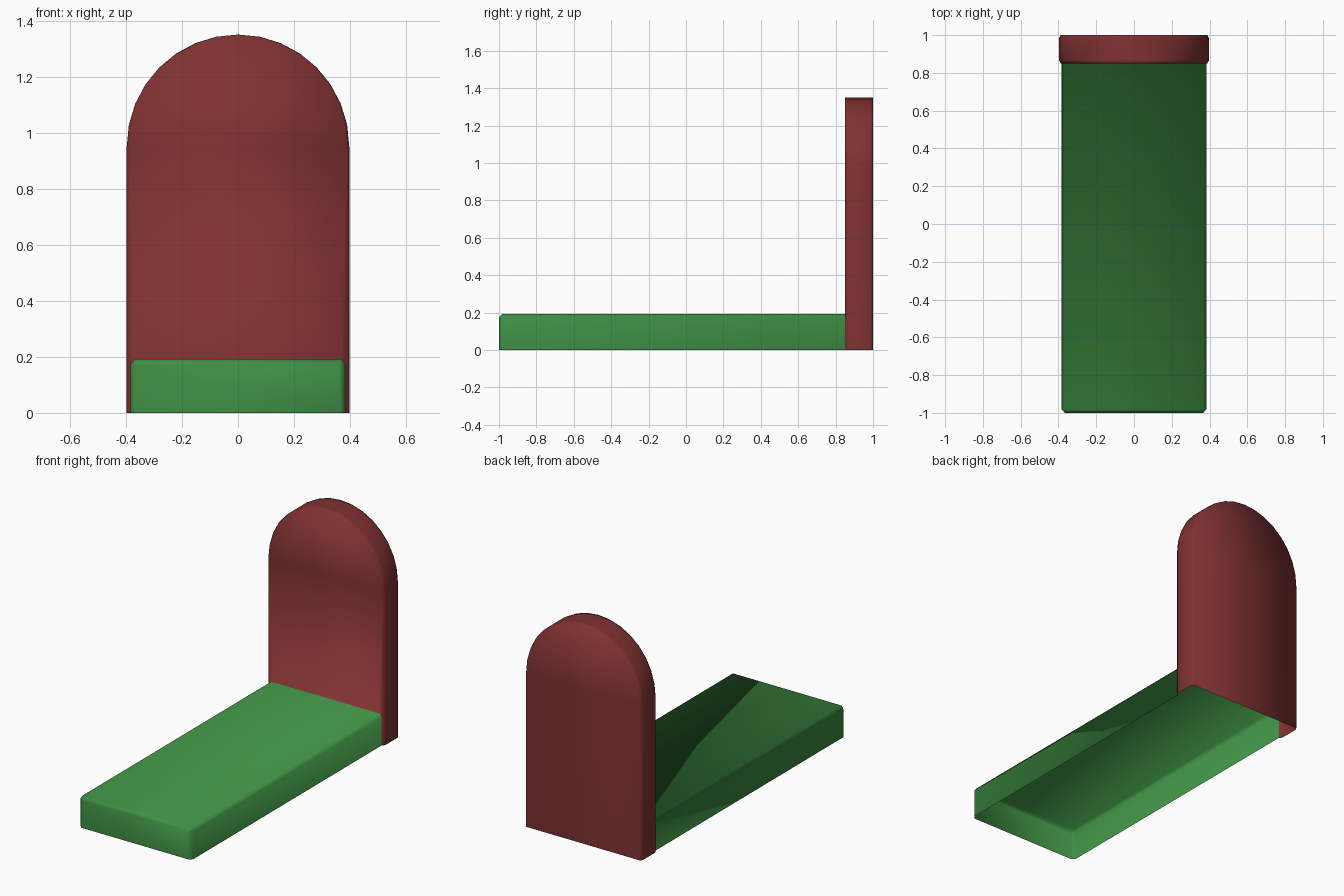
import bpy, bmesh, math

if "Cube" in bpy.data.objects:
    bpy.data.objects.remove(bpy.data.objects["Cube"])


def material(name, rgb):
    m = bpy.data.materials.new(name)
    m.diffuse_color = (*rgb, 1.0)
    m.use_nodes = True
    m.node_tree.nodes["Principled BSDF"].inputs["Base Color"].default_value = m.diffuse_color
    return m


bm = bmesh.new()


def loop(half, y):
    """Mirror a right-half outline (bottom to top) into a full open loop, left to right."""
    pts = [(-x, z) for x, z in half] + [(x, z) for x, z in reversed(half) if x > 1e-6]
    return [bm.verts.new((x, y, z)) for x, z in pts]


def bridge(a, b, mat):
    for i in range(len(a) - 1):
        bm.faces.new((a[i], a[i + 1], b[i + 1], b[i])).material_index = mat


def arch(w):
    """Right half of the headstone outline: straight side and rounded top."""
    pts = [(w, 0.0)]
    for i in range(9):
        t = math.pi / 2 * i / 8
        pts.append((w * math.cos(t) if i < 8 else 0.0, 0.95 + 0.40 * math.sin(t)))
    return pts


# grave mound: low open-bottomed box with small chamfers
mound = [loop([(0.366, 0), (0.366, 0.172), (0.362, 0.176)], -1.0),
         loop([(0.383, 0), (0.383, 0.172), (0.368, 0.192)], -0.982),
         loop([(0.383, 0), (0.383, 0.172), (0.368, 0.192)], 0.85)]
for a, b in zip(mound, mound[1:]):
    bridge(a, b, 0)
bm.faces.new(mound[0]).material_index = 0

# headstone: arched slab with chamfered sides, open bottom
stone = [loop(arch(w), y) for w, y in
         ((0.388, 0.85), (0.397, 0.866), (0.397, 0.984), (0.388, 1.0))]
for a, b in zip(stone, stone[1:]):
    bridge(a, b, 1)
bm.faces.new(stone[-1]).material_index = 1
# front face is notched where the mound joins it
bm.faces.new(stone[0] + mound[-1][::-1]).material_index = 1

bmesh.ops.recalc_face_normals(bm, faces=bm.faces)
front = min(bm.faces, key=lambda f: f.calc_center_median().y)
front.normal_update()
if front.normal.y > 0:
    bmesh.ops.reverse_faces(bm, faces=bm.faces)
for f in bm.faces:
    f.smooth = True

mesh = bpy.data.meshes.new("grave")
bm.to_mesh(mesh)
bm.free()
mesh.materials.append(material("grass green", (0.048, 0.27, 0.056)))
mesh.materials.append(material("dark red stone", (0.215, 0.031, 0.032)))
bpy.context.collection.objects.link(bpy.data.objects.new("grave", mesh))
